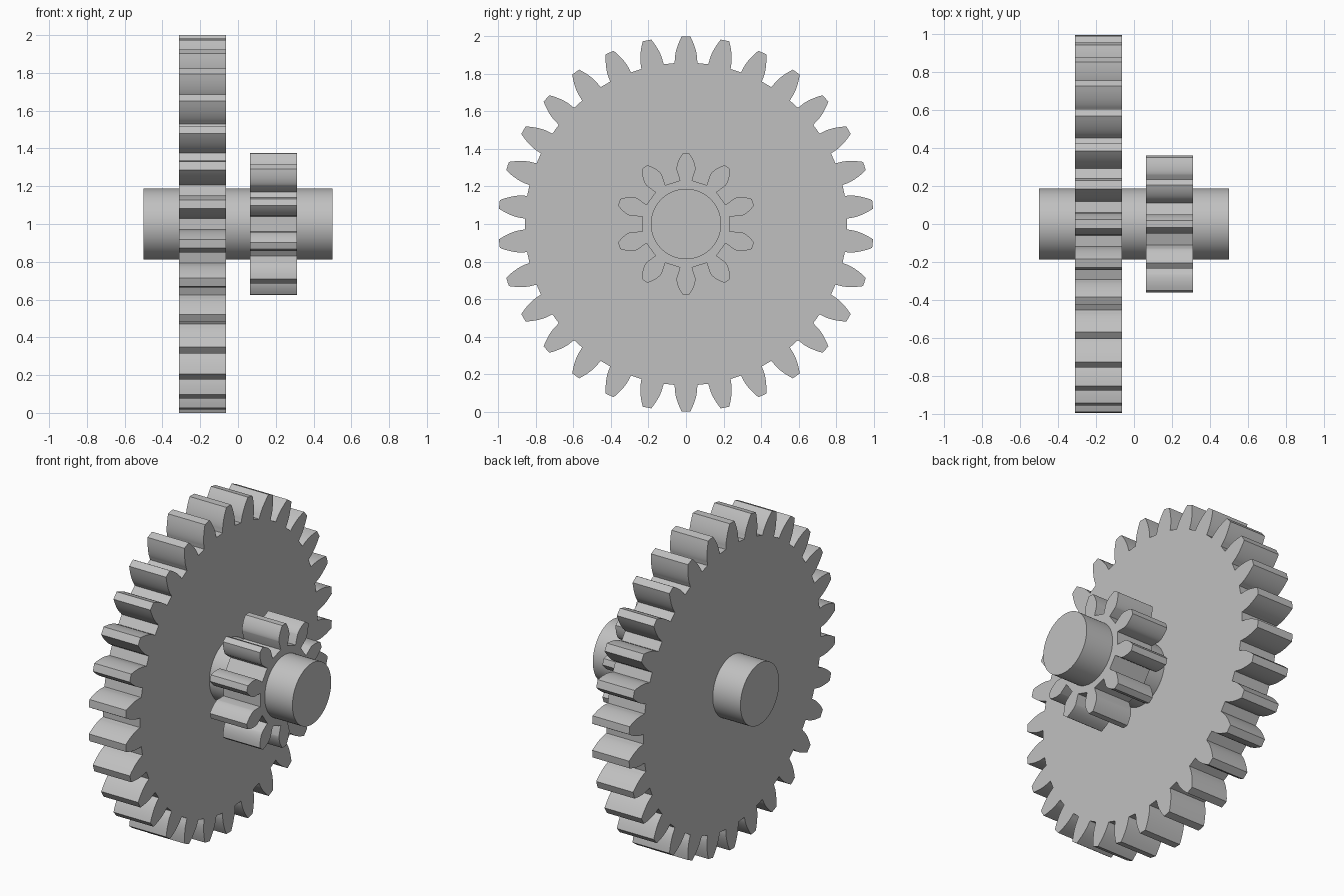
import bpy, bmesh
from math import sin, cos, tan, acos, pi, radians, asin

if "Cube" in bpy.data.objects:
    bpy.data.objects.remove(bpy.data.objects["Cube"], do_unlink=True)

MODULE = 0.0625
PRESSURE = radians(20)
AXIS_Z = 1.0

grey = bpy.data.materials.new("plain_grey")
grey.use_nodes = True
COLOUR = (0.53, 0.53, 0.53, 1)
grey.diffuse_color = COLOUR
grey.node_tree.nodes["Principled BSDF"].inputs["Base Color"].default_value = COLOUR


def involute(angle):
    return tan(angle) - angle


def gear_profile(teeth, root_gap):
    """Polar outline (radius, angle): involute flanks, slot-like tooth roots."""
    pitch = MODULE * teeth / 2
    base, tip, root = pitch * cos(PRESSURE), pitch + MODULE, pitch - 1.25 * MODULE
    half_base = pi / (2 * teeth) + involute(PRESSURE)
    flank = [(root, pi / teeth - asin(root_gap / root))]
    steps = 10
    for i in range(steps + 1):
        r = base + (tip - base) * (i / steps) ** 1.5
        flank.append((r, half_base - involute(acos(min(1, base / r)))))
    tooth = [(r, -a) for r, a in flank] + [(tip, 0)] + [(r, a) for r, a in reversed(flank)]
    return [(r, a + 2 * pi * k / teeth) for k in range(teeth) for r, a in tooth]


def extrude_along_x(name, outline, x0, x1):
    """Solid prism from a polar outline around the shaft axis."""
    bm = bmesh.new()
    ring = [bm.verts.new((x0, r * sin(a), AXIS_Z + r * cos(a))) for r, a in outline]
    cap = bm.faces.new(ring)
    grown = bmesh.ops.extrude_face_region(bm, geom=[cap], use_keep_orig=True)
    moved = [v for v in grown["geom"] if isinstance(v, bmesh.types.BMVert)]
    bmesh.ops.translate(bm, verts=moved, vec=(x1 - x0, 0, 0))
    bmesh.ops.recalc_face_normals(bm, faces=bm.faces)
    mesh = bpy.data.meshes.new(name)
    bm.to_mesh(mesh)
    bm.free()
    mesh.materials.append(grey)
    obj = bpy.data.objects.new(name, mesh)
    bpy.context.collection.objects.link(obj)
    bpy.ops.object.select_all(action="DESELECT")
    obj.select_set(True)
    bpy.context.view_layer.objects.active = obj
    bpy.ops.object.shade_smooth_by_angle(angle=radians(20))
    return obj


# Two gears sharing one shaft
extrude_along_x("large_gear", gear_profile(30, 0.029), -0.3125, -0.0625)
extrude_along_x("small_gear", gear_profile(10, 0.041), 0.0625, 0.3125)

SIDES = 72
circle = [(0.1875, 2 * pi * i / SIDES) for i in range(SIDES)]
extrude_along_x("shaft", circle, -0.5, 0.5)
